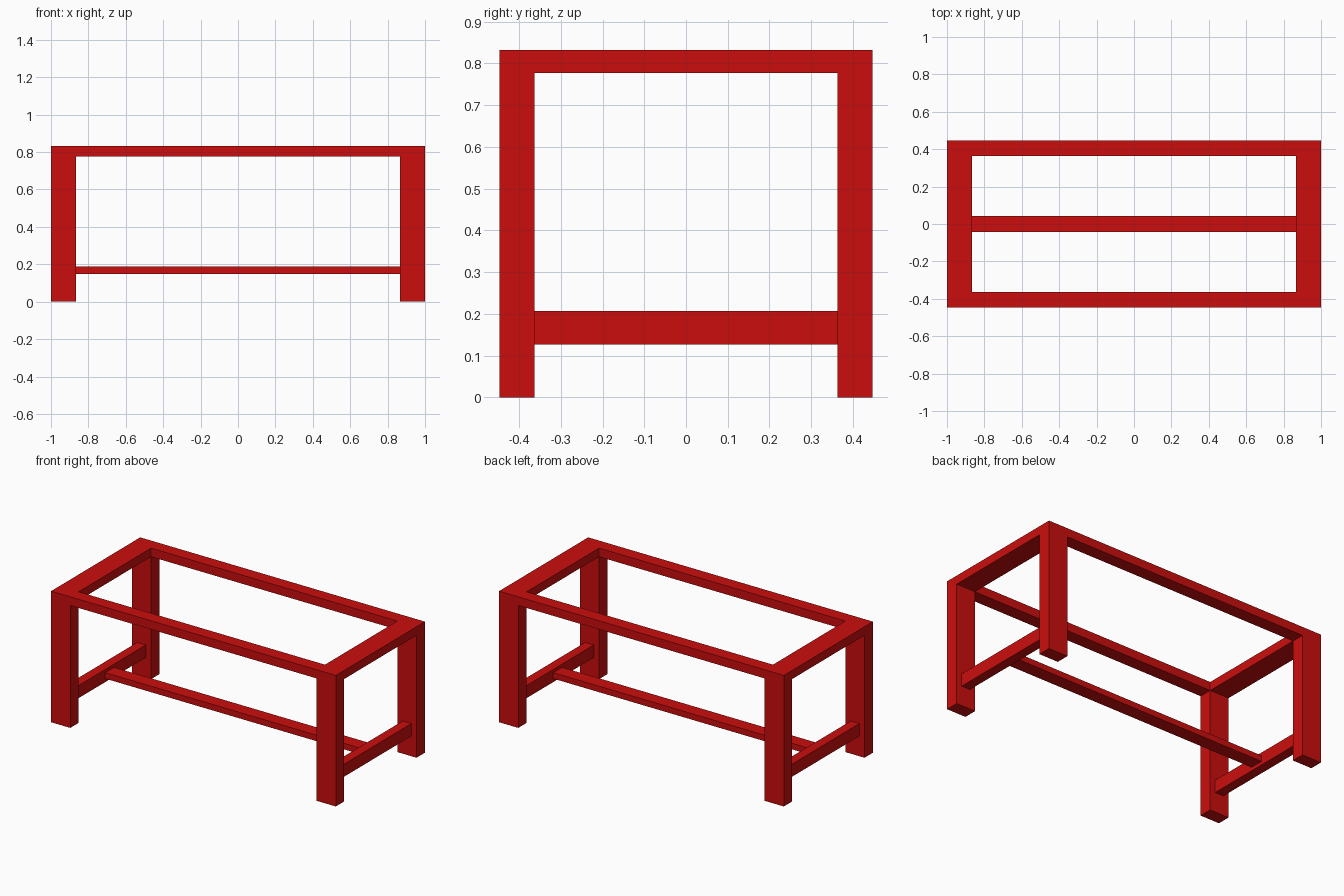
import bpy

cube = bpy.data.objects.get("Cube")
if cube:
    bpy.data.objects.remove(cube, do_unlink=True)

# Single painted finish
red = bpy.data.materials.new("red_paint")
red.use_nodes = True
colour = (0.6, 0.004, 0.004, 1)
red.diffuse_color = colour
red.node_tree.nodes["Principled BSDF"].inputs["Base Color"].default_value = colour

# Overall half sizes and heights
X, Y, TOP = 1.0, 0.447, 0.832
LEG_X, LEG_Y = 0.135, 0.084
IN_X, IN_Y = X - LEG_X, Y - LEG_Y
UNDER = 0.777
BRACE_IN, BRACE_OUT = 0.902, 0.963


def beam(name, x, y, z):
    """Box spanning the given (low, high) range on each axis."""
    spans = (x, y, z)
    bpy.ops.mesh.primitive_cube_add(size=1, location=[(a + b) / 2 for a, b in spans])
    ob = bpy.context.object
    ob.name = name
    ob.scale = [b - a for a, b in spans]
    bpy.ops.object.transform_apply(location=False, rotation=False, scale=True)
    ob.data.materials.append(red)


def side(s, a, b):
    """Range from a to b, mirrored to the side given by s."""
    return tuple(sorted((s * a, s * b)))


for sx, x_name in ((1, "left"), (-1, "right")):
    # Legs run full height so the corners stay flush
    for sy, y_name in ((-1, "front"), (1, "back")):
        beam(f"{y_name}_{x_name}_leg", side(sx, IN_X, X), side(sy, IN_Y, Y), (0, TOP))
    # End rail of the top frame and low end brace
    beam(f"{x_name}_top_rail", side(sx, IN_X, X), (-IN_Y, IN_Y), (UNDER, TOP))
    beam(f"{x_name}_brace", side(sx, BRACE_IN, BRACE_OUT), (-IN_Y, IN_Y), (0.127, 0.207))

# Long rails of the top frame
for sy, y_name in ((-1, "front"), (1, "back")):
    beam(f"{y_name}_top_rail", (-IN_X, IN_X), side(sy, IN_Y, Y), (UNDER, TOP))

# Long stretcher between the two end braces
beam("stretcher", (-BRACE_IN, BRACE_IN), (-0.044, 0.044), (0.149, 0.187))
